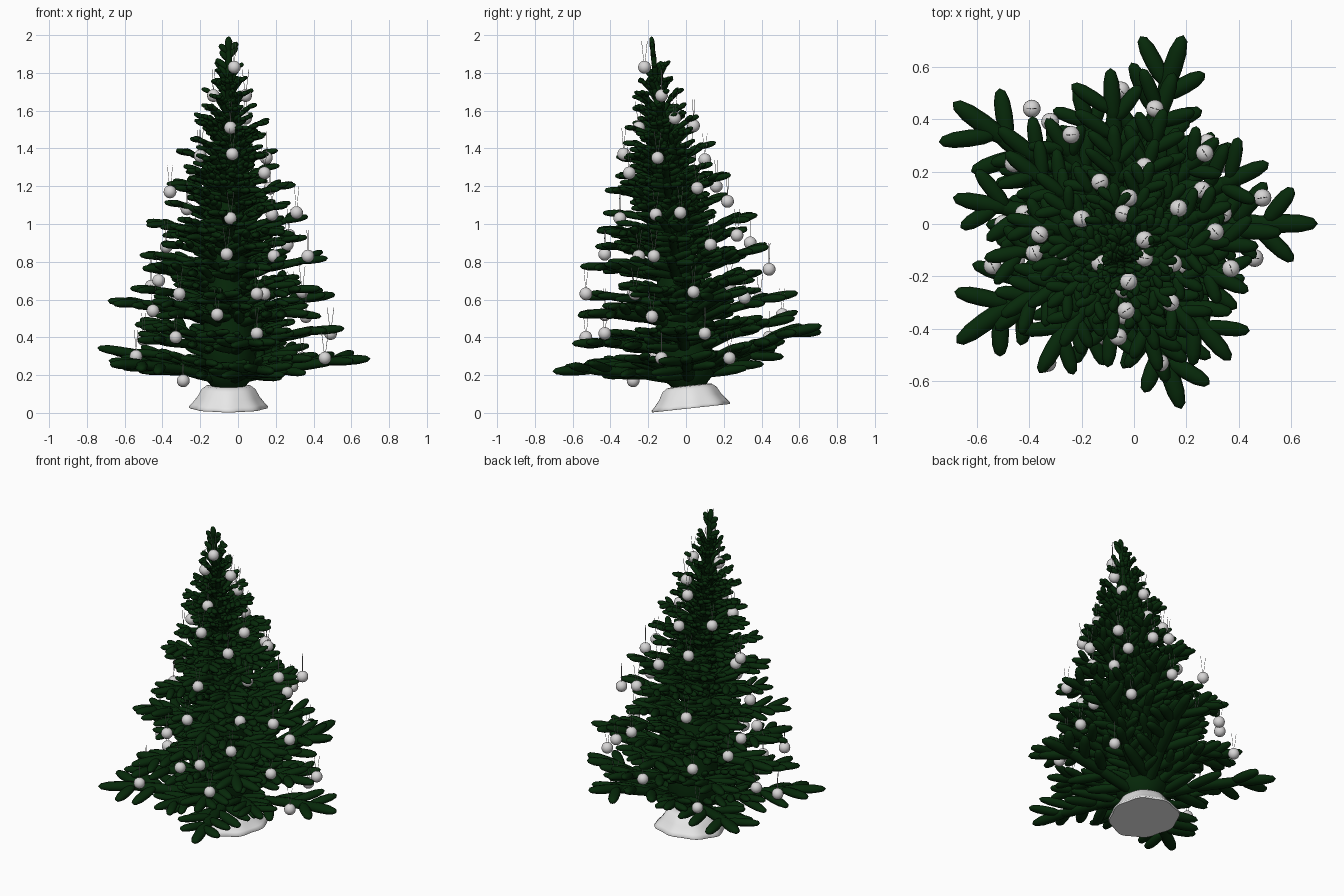
import bpy, bmesh, math, random
from mathutils import Matrix, Vector

random.seed(4)
if "Cube" in bpy.data.objects:
    bpy.data.objects.remove(bpy.data.objects["Cube"])


def material(name, rgb):
    mat = bpy.data.materials.new(name)
    mat.use_nodes = True
    mat.diffuse_color = (*rgb, 1)
    mat.node_tree.nodes["Principled BSDF"].inputs["Base Color"].default_value = (*rgb, 1)
    return mat


GREEN = material("dark green needles", (0.002, 0.022, 0.003))
WHITE = material("white skirt", (0.8, 0.8, 0.8))
SILVER = material("silver bauble", (0.68, 0.67, 0.67))

# The whole tree leans slightly forward on its stand
LEAN = Matrix.Translation((-0.05, 0.03, 0.025)) @ Matrix.Rotation(math.radians(6.2), 4, "X")
UP = Vector((0, 0, 1))

# Bauble positions, from the top down
SPOTS = [Vector(p) for p in (
    (-.02, -.22, 1.83), (-.13, -.15, 1.68), (.04, -.13, 1.68), (.04, -.06, 1.56),
    (-.04, -.25, 1.51), (-.04, .04, 1.52), (-.02, .1, 1.34), (-.2, .02, 1.36),
    (-.2, -.19, 1.36), (-.03, -.33, 1.37), (.15, -.15, 1.35), (.14, -.3, 1.27),
    (-.13, .16, 1.2), (.17, .06, 1.19), (-.36, -.04, 1.17), (.04, .22, 1.12),
    (-.27, -.12, 1.08), (.31, -.03, 1.06), (-.04, -.35, 1.03), (.18, -.16, 1.05),
    (.27, .27, .94), (-.24, .34, .9), (.26, .13, .89), (-.38, -.11, .88),
    (-.06, -.43, .84), (.19, -.25, .83), (.37, -.17, .83), (.08, .44, .76),
    (-.42, .04, .7), (-.46, .23, .67), (-.31, -.28, .63), (.1, -.53, .63),
    (.14, -.27, .63), (.34, .04, .64), (.28, .31, .61), (-.32, .39, .61),
    (-.45, -.14, .54), (-.11, -.43, .52), (.36, -.18, .51), (-.05, .51, .52),
    (.49, .1, .42), (.1, -.43, .42), (-.33, -.53, .4), (-.39, .44, .4),
    (-.5, 0, .39), (-.54, -.16, .3), (.46, -.13, .29), (.34, .23, .29),
    (-.29, -.28, .17))]


def make_mesh(name, bm, mat):
    mesh = bpy.data.meshes.new(name)
    bmesh.ops.recalc_face_normals(bm, faces=bm.faces)
    for face in bm.faces:
        face.smooth = True
    bm.to_mesh(mesh)
    bm.free()
    mesh.materials.append(mat)
    return mesh


def add_object(name, mesh, matrix):
    obj = bpy.data.objects.new(name, mesh)
    obj.matrix_world = matrix
    bpy.context.collection.objects.link(obj)


def lathe(name, profile, mat, sides, wave=0.0, lobes=8):
    """Revolve (radius, height) points, with optional folds growing outward."""
    bm = bmesh.new()
    rings = []
    for row, (radius, height) in enumerate(profile):
        ring = []
        for k in range(sides):
            a = math.tau * k / sides
            fold = wave * row / len(profile) * (math.cos(lobes * a) + 0.6 * math.sin(3 * a))
            r = radius * (1 + fold)
            ring.append(bm.verts.new((r * math.cos(a), r * math.sin(a), height)))
        rings.append(ring)
    for low, high in zip(rings, rings[1:]):
        for k in range(sides):
            n = (k + 1) % sides
            bm.faces.new((low[k], low[n], high[n], high[k]))
    caps = [bm.faces.new(rings[0]), bm.faces.new(rings[-1])]
    mesh = make_mesh(name, bm, mat)
    for cap in mesh.polygons[-len(caps):]:
        cap.use_smooth = False
    add_object(name, mesh, LEAN)


def leaf(bm, start, end, width, side):
    """Blunt, slightly flattened needle clump between two points."""
    axis = end - start
    z = axis.normalized()
    x = (side - z * side.dot(z)).normalized()
    y = z.cross(x)
    frame = Matrix((x, y, z)).transposed().to_4x4()
    frame.translation = (start + end) / 2
    size = Matrix.Diagonal((width, width * 0.75, axis.length / 2, 1))
    verts = bmesh.ops.create_uvsphere(bm, u_segments=8, v_segments=6, radius=1)["verts"]
    for v in verts:
        blunt = 1 + 0.25 * v.co.z ** 2
        v.co.x *= blunt
        v.co.y *= blunt
    bmesh.ops.transform(bm, matrix=frame @ size, verts=verts)


def covers_bauble(start, end):
    """True where a side clump would bury a bauble."""
    points = [LEAN @ start.lerp(end, t) for t in (0.5, 1)]
    return any((p - spot).length < 0.075 for p in points for spot in SPOTS)


def frond(bm, path, side, length):
    """Feather shaped branch: a stem of clumps with pairs of side clumps."""
    width = 0.013 + 0.031 * length
    for a, b in ((0, 0.5), (0.3, 0.8), (0.65, 1)):
        leaf(bm, path(a), path(b), width, side)
    for t in (0.18, 0.36, 0.54, 0.7):
        forward = (path(t + 0.1) - path(t)).normalized()
        reach = length * (0.39 - 0.2 * t) + 0.015
        for sign in (-1, 1):
            turn = math.radians(random.uniform(38, 54))
            way = forward * math.cos(turn) + side * sign * math.sin(turn)
            way.z += random.uniform(-0.2, 0.15)
            root = path(t + sign * 0.03)
            end = root + way * reach * random.uniform(0.85, 1.12)
            if not covers_bauble(root, end):
                leaf(bm, root, end, width * 0.9, side)


def branch(bm, angle, tip, length, rise):
    out = Vector((math.cos(angle), math.sin(angle), 0))

    def path(t):
        return out * length * t + UP * (tip - rise * (1 - t) ** 2)
    frond(bm, path, UP.cross(out), length)


# Tiers of five long branches with short ones filling the gaps
tips = [0.27, 0.41, 0.56, 0.66, 0.79, 0.9, 0.99, 1.09, 1.2, 1.28,
        1.37, 1.45, 1.53, 1.61, 1.68, 1.75, 1.82]
turns = (0, 0, 24, 48)
for i, tip in enumerate(tips):
    bm = bmesh.new()
    reach = 0.89 * (1 - tip / 2) * (0.87 if i % 2 else 1.0)
    for k in range(5):
        jitter = random.uniform(-4, 4) if i else 0
        angle = math.radians(turns[i % 4] + 72 * k + jitter)
        lift = 0.09 if i == 0 and k == 1 else random.uniform(-0.015, 0.02)
        branch(bm, angle, tip + lift, reach * random.uniform(0.97, 1.03), 0.13 + lift)
        if i < 13:
            branch(bm, angle + math.radians(36), tip + 0.03,
                   reach * random.uniform(0.6, 0.74), 0.14)
    add_object(f"branch_tier_{i + 1}", make_mesh("branch_tier", bm, GREEN), LEAN)

# Upright leader at the top
bm = bmesh.new()
frond(bm, lambda t: UP * (1.72 + 0.26 * t), Vector((1, 0, 0)), 0.2)
add_object("tree_top", make_mesh("tree_top", bm, GREEN), LEAN)

# Dense core and the flared skirt stand
lathe("tree_core", [(0.08, 0.1), (0.1, 0.13), (0.15, 0.18), (0.14, 0.35), (0.1, 0.8),
                    (0.05, 1.3), (0.01, 1.85)], GREEN, 20)
lathe("stand_skirt", [(0.1, 0.12), (0.12, 0.117), (0.142, 0.1), (0.163, 0.06),
                      (0.19, 0.025), (0.205, 0.008), (0.2, 0)], WHITE, 64, wave=0.035)

# Shared bauble and hanger meshes
bm = bmesh.new()
bmesh.ops.create_uvsphere(bm, u_segments=16, v_segments=10, radius=0.034)
bauble = make_mesh("bauble", bm, SILVER)
bm = bmesh.new()
for sign in (-1, 1):
    tilt = Matrix.Rotation(sign * 0.13, 4, "Y") @ Matrix.Translation((0, 0, 0.085))
    bmesh.ops.create_cone(bm, segments=4, radius1=0.0014, radius2=0.0014, depth=0.11, matrix=tilt)
hanger = make_mesh("hanger", bm, SILVER)

# Hang the baubles
for n, spot in enumerate(SPOTS, 1):
    place = Matrix.Translation(spot)
    add_object(f"bauble_{n}", bauble, place)
    add_object(f"hanger_{n}", hanger, place @ Matrix.Rotation(n, 4, "Z"))
